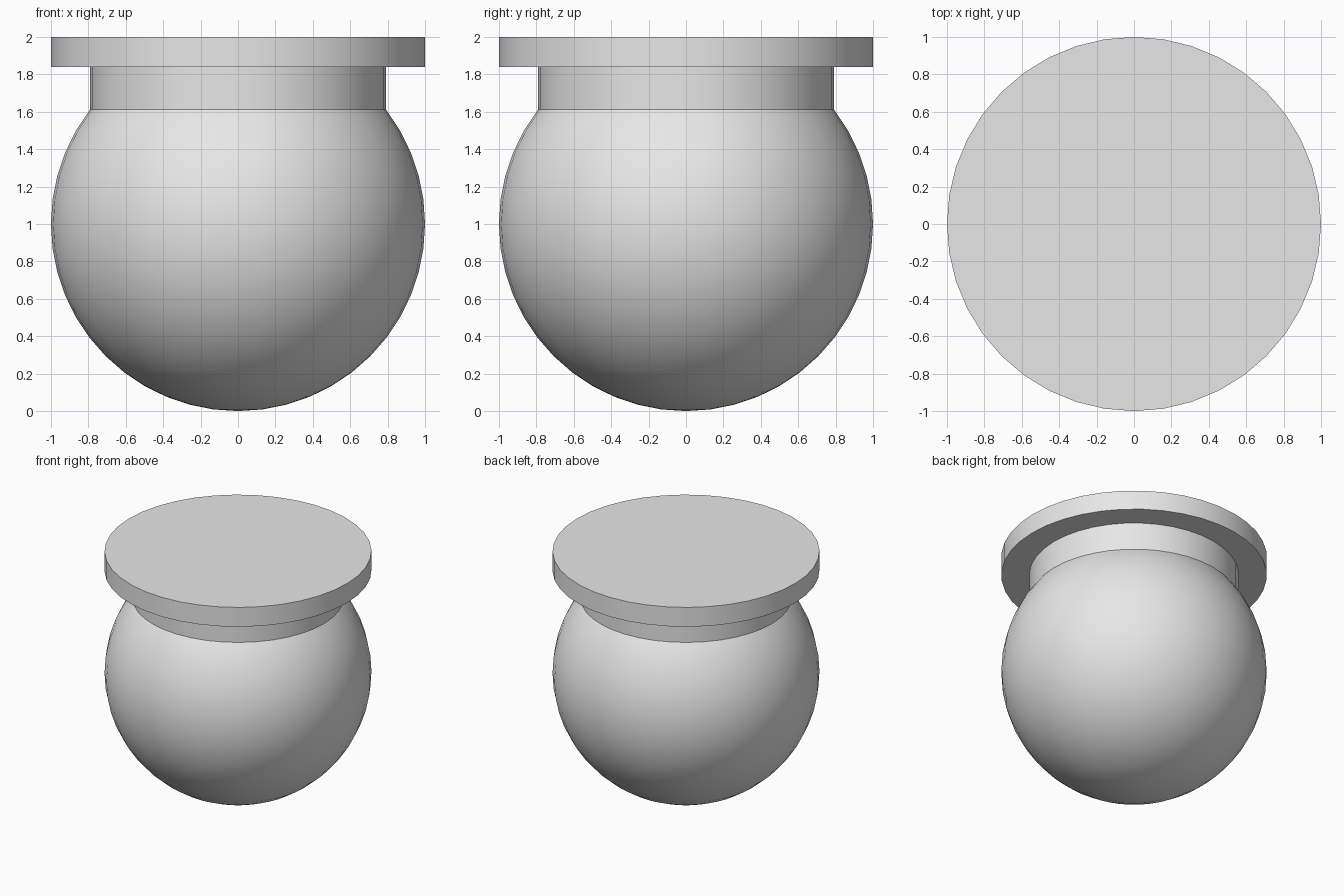
import bpy
import bmesh

if "Cube" in bpy.data.objects:
    bpy.data.objects.remove(bpy.data.objects["Cube"], do_unlink=True)

SEGMENTS = 40

grey = bpy.data.materials.new("light grey")
grey.use_nodes = True
grey.diffuse_color = (0.8, 0.8, 0.8, 1)
grey.node_tree.nodes["Principled BSDF"].inputs["Base Color"].default_value = (0.8, 0.8, 0.8, 1)


def finish(name):
    """Name, colour and smooth the active object."""
    obj = bpy.context.object
    obj.name = name
    obj.data.materials.append(grey)
    bpy.ops.object.shade_smooth_by_angle()
    return obj


def drum(name, radius, bottom, top):
    bpy.ops.mesh.primitive_cylinder_add(
        vertices=SEGMENTS, radius=radius, depth=top - bottom,
        location=(0, 0, (bottom + top) / 2))
    return finish(name)


# Round body, open at the top where the neck and lid hide it
bpy.ops.mesh.primitive_uv_sphere_add(
    segments=SEGMENTS, ring_count=24, radius=1, location=(0, 0, 1))
body = finish("round_body")
bm = bmesh.new()
bm.from_mesh(body.data)
hidden = [v for v in bm.verts if v.co.z > 0.9]
bmesh.ops.delete(bm, geom=hidden, context='VERTS')
bm.to_mesh(body.data)
bm.free()

# Neck rising out of the body, and the wide flat lid on it
drum("neck", 0.79, 1.5, 1.84)
drum("lid", 1.0, 1.84, 2.0)
